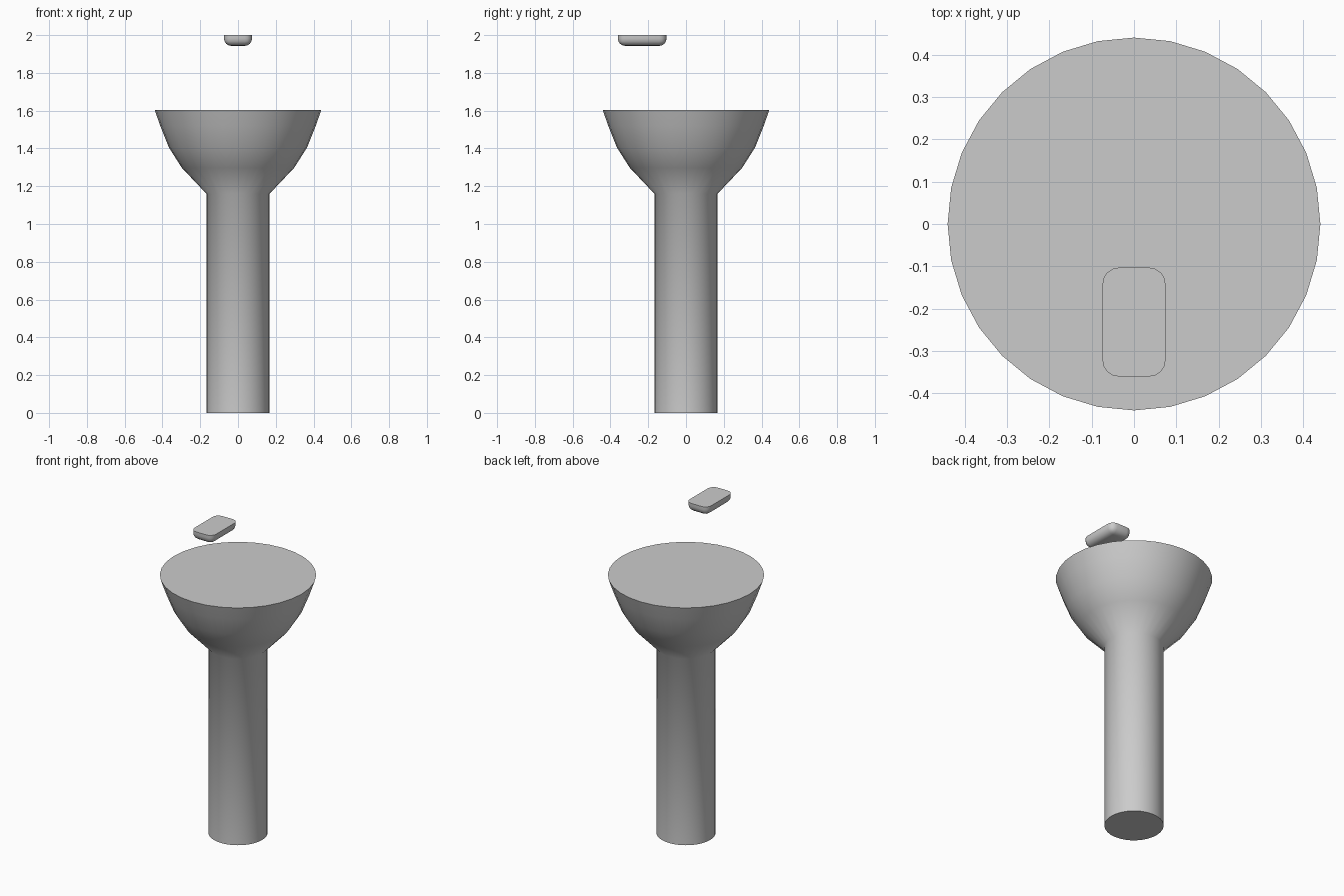
import bpy, bmesh, math
from mathutils import Matrix, Vector

if "Cube" in bpy.data.objects:
    bpy.data.objects.remove(bpy.data.objects["Cube"])

SIDES = 32


def finish(name, bm):
    bmesh.ops.recalc_face_normals(bm, faces=bm.faces)
    mesh = bpy.data.meshes.new(name)
    bm.to_mesh(mesh)
    bm.free()
    obj = bpy.data.objects.new(name, mesh)
    bpy.context.collection.objects.link(obj)
    bpy.ops.object.select_all(action='DESELECT')
    obj.select_set(True)
    bpy.context.view_layer.objects.active = obj
    bpy.ops.object.shade_smooth_by_angle(angle=math.radians(50))
    return obj


def lathe(name, profile):
    bm = bmesh.new()
    rings = [[bm.verts.new((r * math.cos(2 * math.pi * i / SIDES),
                            r * math.sin(2 * math.pi * i / SIDES), z))
              for i in range(SIDES)] for r, z in profile]
    for low, high in zip(rings, rings[1:]):
        for i in range(SIDES):
            j = (i + 1) % SIDES
            bm.faces.new((low[i], low[j], high[j], high[i]))
    bm.faces.new(rings[0][::-1])
    bm.faces.new(rings[-1])
    return finish(name, bm)


# Post flaring into a flat-topped bowl
lathe("flared_pedestal", [(0.167, 0), (0.167, 1.16), (0.297, 1.297),
                          (0.366, 1.405), (0.412, 1.52), (0.441, 1.604)])

# Floating pad: rounded corners and underside, flat top
bm = bmesh.new()
size = Vector((0.149, 0.258, 0.057))
bmesh.ops.create_cube(bm, size=1, matrix=Matrix.Translation((0, -0.232, 1.9715))
                      @ Matrix.Diagonal((*size, 1)))
edges = [e for e in bm.edges if min(v.co.z for v in e.verts) < 1.97]
bmesh.ops.bevel(bm, geom=edges, offset=0.039, offset_type='OFFSET',
                segments=4, profile=0.5, affect='EDGES', clamp_overlap=True)
finish("floating_pad", bm)
